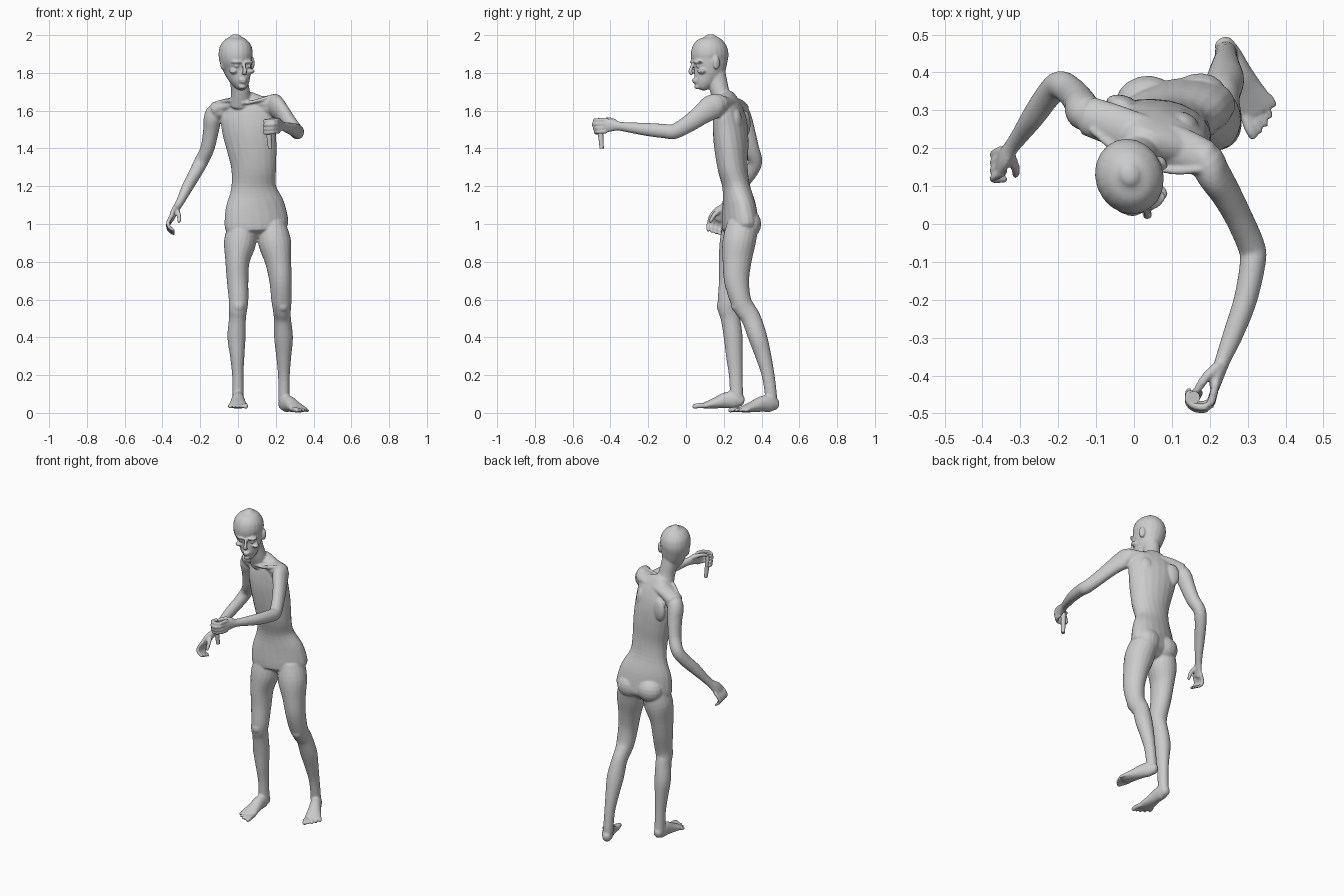
import bpy, bmesh, math
from mathutils import Vector, Matrix

body = bmesh.new()
SIDES, SUB = 20, 4


def spline(a, b, c, d, t):
    return 0.5 * (2*b + (c-a)*t + (2*a-5*b+4*c-d)*t*t + (3*b-a-3*c+d)*t**3)


def tube(points, yaw=0):
    """Loft ellipses along a path; point = x, y, z, side radius, depth radius[, yaw]."""
    pts = []
    for p in points:
        p = list(p)
        if len(p) == 4:
            p.append(p[3])
        pts.append(p if len(p) == 6 else p + [yaw])
    pts = [pts[0]] + pts + [pts[-1]]
    path = []
    for i in range(1, len(pts) - 2):
        for s in range(SUB):
            path.append([spline(*q, s / SUB) for q in zip(*pts[i-1:i+3])])
    path.append(pts[-1])
    rings = []
    n = len(path)
    for i, p in enumerate(path):
        t = (Vector(path[min(i+1, n-1)][:3]) - Vector(path[max(i-1, 0)][:3])).normalized()
        w = math.radians(p[5])
        a = Vector((math.cos(w), math.sin(w), 0))
        a = (a - t * a.dot(t)).normalized()
        b = t.cross(a)
        r = min(p[3], p[4]) * 0.45
        steps = [(0, 1)]
        if i == 0:
            steps = [(-1, .3), (-.7, .7), (0, 1)]
        elif i == n - 1:
            steps = [(0, 1), (.7, .7), (1, .3)]
        for off, k in steps:
            c = Vector(p[:3]) + t * off * r
            rings.append([body.verts.new(c + a*p[3]*k*math.cos(u) + b*p[4]*k*math.sin(u))
                          for u in (2*math.pi*j/SIDES for j in range(SIDES))])
    for r0, r1 in zip(rings, rings[1:]):
        for j in range(SIDES):
            k = (j + 1) % SIDES
            body.faces.new((r0[j], r0[k], r1[k], r1[j]))
    body.faces.new(rings[0][::-1])
    body.faces.new(rings[-1])


def blob(loc, size, yaw=0):
    m = (Matrix.Translation(loc) @ Matrix.Rotation(math.radians(yaw), 4, 'Z')
         @ Matrix.Diagonal((*size, 1)))
    bmesh.ops.create_uvsphere(body, u_segments=16, v_segments=10, radius=1, matrix=m)


def foot(heel, angle, z, inner):
    """Foot pointing to -y turned by angle; inner = side of the big toe."""
    w = math.radians(angle)
    f, s = Vector((math.sin(w), -math.cos(w), 0)), Vector((math.cos(w), math.sin(w), 0))

    def at(d, side, h):
        return tuple(Vector(heel) + f*d + s*side + Vector((0, 0, z + h)))
    tube([(*at(.014, 0, .042), .024, .028), (*at(.05, 0, .05), .032, .045),
          (*at(.10, 0, .047), .035, .042), (*at(.15, 0, .034), .041, .031),
          (*at(.19, 0, .024), .048, .022), (*at(.22, 0, .017), .048, .015)], angle)
    for i in range(5):
        side = inner * (.037 - .0195*i)
        r = .014 if i == 0 else .0095
        tip = .273 - .003*i*i
        tube([(*at(.20, side*.9, .018), r), (*at(tip-.025, side*1.08, .018), r),
              (*at(tip, side*1.1, .012), r*.85)], angle)


# torso, twisted between hips and shoulders
tube([(.10, .29, .945, .09, .06, 14), (.10, .29, .97, .155, .088, 14),
      (.098, .287, 1.0, .174, .092, 14), (.09, .28, 1.1, .158, .085, 11),
      (.083, .265, 1.2, .118, .073, 3), (.083, .247, 1.3, .12, .08, -6),
      (.073, .24, 1.4, .134, .088, -11), (.058, .235, 1.5, .147, .088, -15),
      (.05, .23, 1.58, .15, .076, -17), (.035, .225, 1.635, .125, .058, -17),
      (.02, .21, 1.675, .06, .048, -10)])
# shoulder girdle and collar bones
tube([(-.12, .285, 1.605, .052, .042), (-.05, .26, 1.63, .055, .036), (.03, .23, 1.64, .055, .036),
      (.12, .20, 1.64, .055, .036), (.19, .17, 1.64, .05, .045)], 80)
tube([(.03, .15, 1.64, .009), (-.04, .19, 1.655, .01), (-.11, .25, 1.642, .011)], 90)
tube([(.045, .15, 1.64, .009), (.11, .14, 1.655, .01), (.18, .145, 1.675, .011)], 90)
# buttocks and shoulder blades
blob((.03, .325, 1.0), (.08, .066, .075), 14)
blob((.165, .335, 1.0), (.08, .062, .075), 14)
blob((-.03, .315, 1.53), (.045, .025, .07), -15)
blob((.13, .265, 1.54), (.045, .03, .07), -25)

# forward leg
tube([(.025, .28, .99, .075, .085), (.01, .268, .9, .085, .09), (-.003, .253, .8, .064, .08),
      (-.002, .242, .7, .057, .068), (.003, .225, .6, .052, .057), (0, .222, .55, .049, .053),
      (-.003, .235, .5, .045, .051), (-.008, .25, .4, .048, .05), (-.004, .256, .3, .038, .044),
      (-.001, .263, .2, .03, .036), (0, .268, .1, .03, .035), (0, .272, .065, .03, .034)])
# trailing leg
tube([(.175, .30, .99, .078, .085), (.195, .28, .9, .087, .088), (.213, .27, .8, .069, .077),
      (.225, .268, .7, .059, .067), (.23, .288, .6, .054, .056), (.232, .312, .55, .048, .055),
      (.235, .345, .5, .045, .052), (.241, .38, .4, .05, .05), (.242, .41, .3, .04, .042),
      (.243, .435, .2, .031, .034), (.243, .449, .1, .03, .032), (.243, .45, .065, .03, .032)], 12)
blob((.003, .185, .565), (.03, .022, .035))
blob((.24, .262, .57), (.03, .022, .035), 15)
foot((0, .312, 0), 0, .02, 1)
foot((.228, .492, 0), 27, 0, -1)

# lowered arm with relaxed hand
tube([(-.07, .265, 1.60, .045, .045), (-.118, .288, 1.592, .048, .046), (-.135, .30, 1.555, .047, .05),
      (-.142, .317, 1.5, .042, .047), (-.162, .345, 1.4, .037, .042), (-.195, .367, 1.33, .037, .037),
      (-.226, .34, 1.27, .034, .036), (-.265, .285, 1.2, .03, .034), (-.30, .235, 1.13, .023, .026),
      (-.322, .205, 1.09, .019, .025), (-.34, .178, 1.06, .017, .036), (-.352, .157, 1.03, .014, .038)])
for i in range(4):
    y, z = .122 + .021*i, 1.01 + .006*(1.5 - i)
    tube([(-.348, y+.012, z+.03, .011), (-.370, y, z-.01, .0105), (-.364, y-.006, z-.035, .0095),
          (-.338, y-.004, z-.055, .008)])
tube([(-.325, .18, 1.075, .013), (-.313, .148, 1.045, .012), (-.312, .128, 1.01, .009)])

# raised arm with gripping hand
tube([(.12, .20, 1.615, .045, .045), (.185, .172, 1.63, .048, .058), (.208, .135, 1.617, .044, .066),
      (.24, .085, 1.582, .039, .055), (.275, .02, 1.535, .036, .046), (.310, -.06, 1.49, .036, .04),
      (.313, -.105, 1.491, .034, .038), (.294, -.2, 1.50, .031, .035), (.262, -.29, 1.51, .027, .028),
      (.236, -.355, 1.518, .021, .024), (.222, -.395, 1.522, .018, .033), (.212, -.43, 1.522, .015, .037)])
for i in range(4):
    z, k = 1.49 + .021*i, .006*abs(i - 2)
    tube([(.216, -.42, z, .011), (.20, -.482+k, z-.003, .0105), (.165, -.488+k, z-.006, .0105),
          (.142, -.470+k, z-.008, .0095), (.146, -.448+k, z-.008, .008)], 45)
tube([(.222, -.375, 1.54, .014), (.19, -.405, 1.552, .013), (.172, -.43, 1.55, .011),
      (.162, -.445, 1.545, .009)], 45)

# neck and turned head
tube([(.015, .205, 1.63, .058, .05), (.013, .18, 1.70, .05, .05), (.005, .165, 1.76, .048, .052),
      (0, .15, 1.82, .05, .055)], 10)
tube([(.024, .082, 1.722, .026, .03), (.018, .092, 1.745, .044, .05), (.008, .106, 1.78, .06, .069),
      (0, .12, 1.815, .072, .086), (-.006, .125, 1.845, .081, .092), (-.012, .125, 1.88, .088, .1),
      (-.012, .126, 1.91, .089, .1), (-.012, .128, 1.945, .081, .09), (-.012, .13, 1.975, .058, .065),
      (-.012, .13, 1.991, .03, .034)], 20)
fwd, lat = Vector((.342, -.94, 0)), Vector((.94, .342, 0))
mid = Vector((0, .122, 0))


def face(f, s, z):
    return mid + fwd*f + lat*s + Vector((0, 0, z))


# nose, mouth, chin
tube([(*face(.088, 0, 1.852), .009), (*face(.1, 0, 1.825), .0095), (*face(.106, 0, 1.805), .013, .01),
      (*face(.095, 0, 1.793), .013, .008)], 20)
blob(face(.083, 0, 1.764), (.022, .012, .006), 20)
blob(face(.081, 0, 1.751), (.02, .012, .006), 20)
blob(face(.066, 0, 1.727), (.02, .016, .014), 20)
# brows, cheekbones, eyes, ears
for s in (-1, 1):
    blob(face(.078, s*.034, 1.858), (.032, .017, .009), 20 + s*22)
    blob(face(.06, s*.048, 1.808), (.022, .024, .013), 20 + s*35)
    blob(face(.073, s*.034, 1.836), (.014, .012, .009), 20)
    blob(face(-.012, s*.083, 1.852), (.012, .02, .036), 20 + s*12)

# fuse the parts into one skin
bmesh.ops.recalc_face_normals(body, faces=body.faces)
mesh = bpy.data.meshes.new("body")
body.to_mesh(mesh)
body.free()
figure = bpy.data.objects.new("standing_figure", mesh)
bpy.context.collection.objects.link(figure)
skin = figure.modifiers.new("fuse", 'REMESH')
skin.mode = 'VOXEL'
skin.voxel_size = 0.0055
skin.use_smooth_shade = True
soft = figure.modifiers.new("soften", 'SMOOTH')
soft.factor, soft.iterations = 0.5, 4

# short rod held in the raised hand
top, low = Vector((.157, -.458, 1.555)), Vector((.170, -.446, 1.40))
axis = top - low
bpy.ops.mesh.primitive_cone_add(vertices=16, radius1=.011, radius2=.017, depth=axis.length,
                                location=(top + low) / 2,
                                rotation=axis.to_track_quat('Z', 'Y').to_euler())
rod = bpy.context.object
rod.name = "held_rod"
bpy.ops.object.shade_smooth_by_angle()
